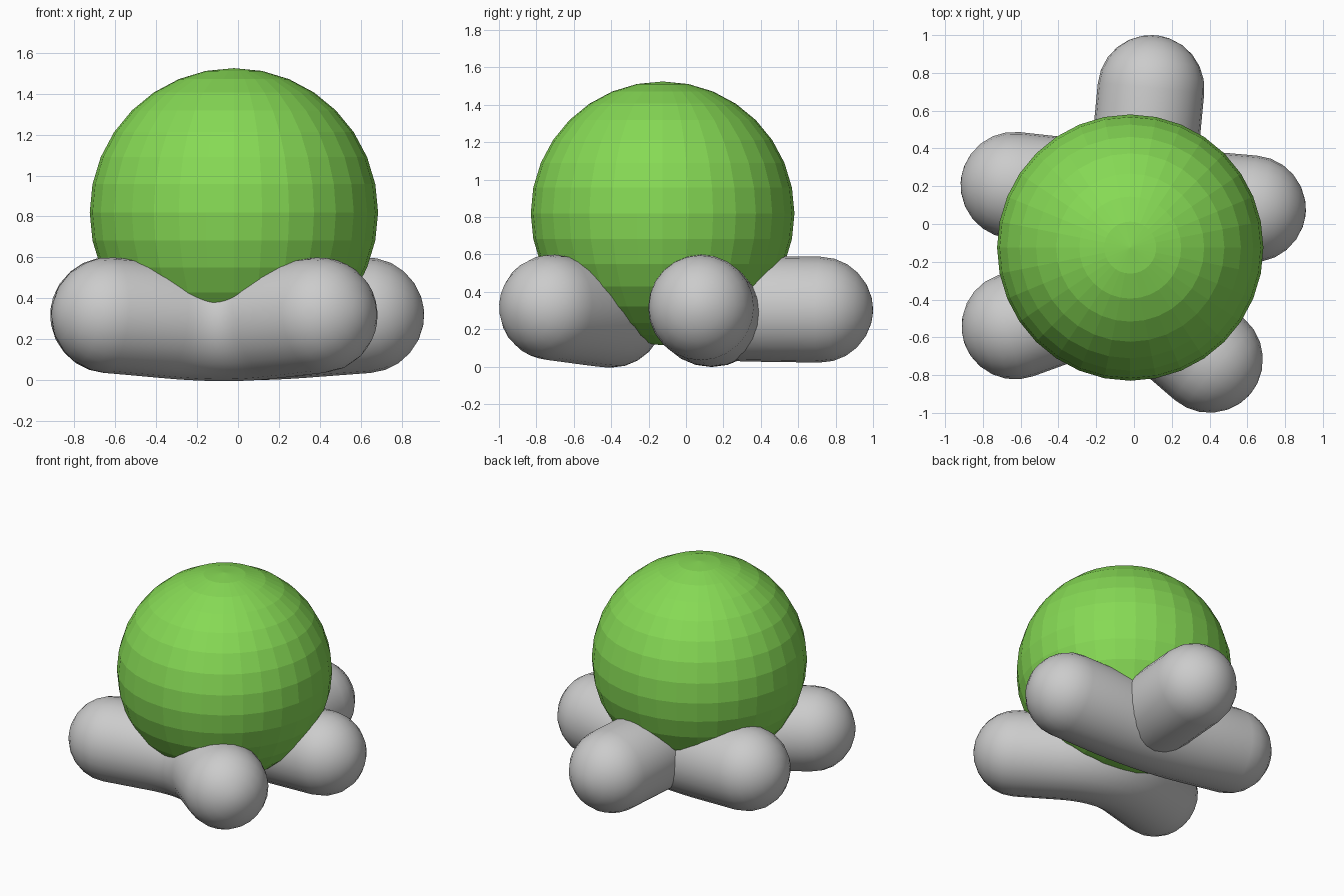
import bpy, bmesh
from mathutils import Vector, Matrix

if "Cube" in bpy.data.objects:
    bpy.data.objects.remove(bpy.data.objects["Cube"])

R = 0.283  # tube radius


def rounded_path(a, corner, b, steps=12):
    """Straight legs joined by a rounded bend at the corner."""
    a, c, b = Vector(a), Vector(corner), Vector(b)
    p, q = (a + c) / 2, (c + b) / 2
    bend = []
    for i in range(steps + 1):
        t = i / steps
        bend.append((1 - t) ** 2 * p + 2 * t * (1 - t) * c + t * t * q)
    return [a] + bend + [b]


def tube(name, path, sides=24):
    """Sweep a round tube along the path and close it with domed ends."""
    path = [Vector(p) for p in path]
    bm = bmesh.new()
    up = Vector((0, 0, 1))
    rings = []

    def ring(centre, direction, radius):
        side = direction.cross(up).normalized()
        top = side.cross(direction).normalized()
        m = Matrix((side, top, direction)).transposed().to_4x4()
        m.translation = centre
        rings.append(bmesh.ops.create_circle(
            bm, segments=sides, radius=radius, matrix=m)["verts"])

    n = len(path)
    dome = [Vector((0.0, 1.0))] + [Vector((s, (1 - s * s) ** 0.5))
            for s in (0.26, 0.5, 0.707, 0.866, 0.966, 0.997)]
    d0 = (path[1] - path[0]).normalized()
    d1 = (path[-1] - path[-2]).normalized()
    for along, across in reversed(dome[1:]):
        ring(path[0] - d0 * R * along, d0, R * across)
    for i, p in enumerate(path):
        d = (path[min(i + 1, n - 1)] - path[max(i - 1, 0)]).normalized()
        ring(p, d, R)
    for along, across in dome[1:]:
        ring(path[-1] + d1 * R * along, d1, R * across)
    for e in list(bm.edges):
        bm.edges.remove(e)
    for r0, r1 in zip(rings, rings[1:]):
        for i in range(sides):
            j = (i + 1) % sides
            bm.faces.new((r0[i], r0[j], r1[j], r1[i]))
    bm.faces.new(rings[0])
    bm.faces.new(rings[-1])
    bmesh.ops.recalc_face_normals(bm, faces=bm.faces)
    for f in bm.faces:
        f.smooth = True
    mesh = bpy.data.meshes.new(name)
    bm.to_mesh(mesh)
    bm.free()
    obj = bpy.data.objects.new(name, mesh)
    bpy.context.collection.objects.link(obj)
    return obj


# Grey base: two bent tubes and one short straight one
tube("front_bent_foot", rounded_path(
    (-0.63, -0.54, 0.317), (-0.05, -0.33, 0.265), (0.40, -0.717, 0.317)))
tube("middle_bent_foot", rounded_path(
    (-0.635, 0.205, 0.317), (0.0, 0.135, 0.27), (0.627, 0.08, 0.317)))
tube("back_foot", [(0.09, 0.717, 0.305), (0.05, 0.30, 0.311)])

# Green faceted ball
bpy.ops.mesh.primitive_uv_sphere_add(
    segments=32, ring_count=16, radius=0.705, location=(-0.02, -0.125, 0.82))
ball = bpy.context.object
ball.name = "ball"
green = bpy.data.materials.new("green")
green.diffuse_color = (0.24, 0.70, 0.09, 1)
green.use_nodes = True
green.node_tree.nodes["Principled BSDF"].inputs["Base Color"].default_value = green.diffuse_color
ball.data.materials.append(green)
